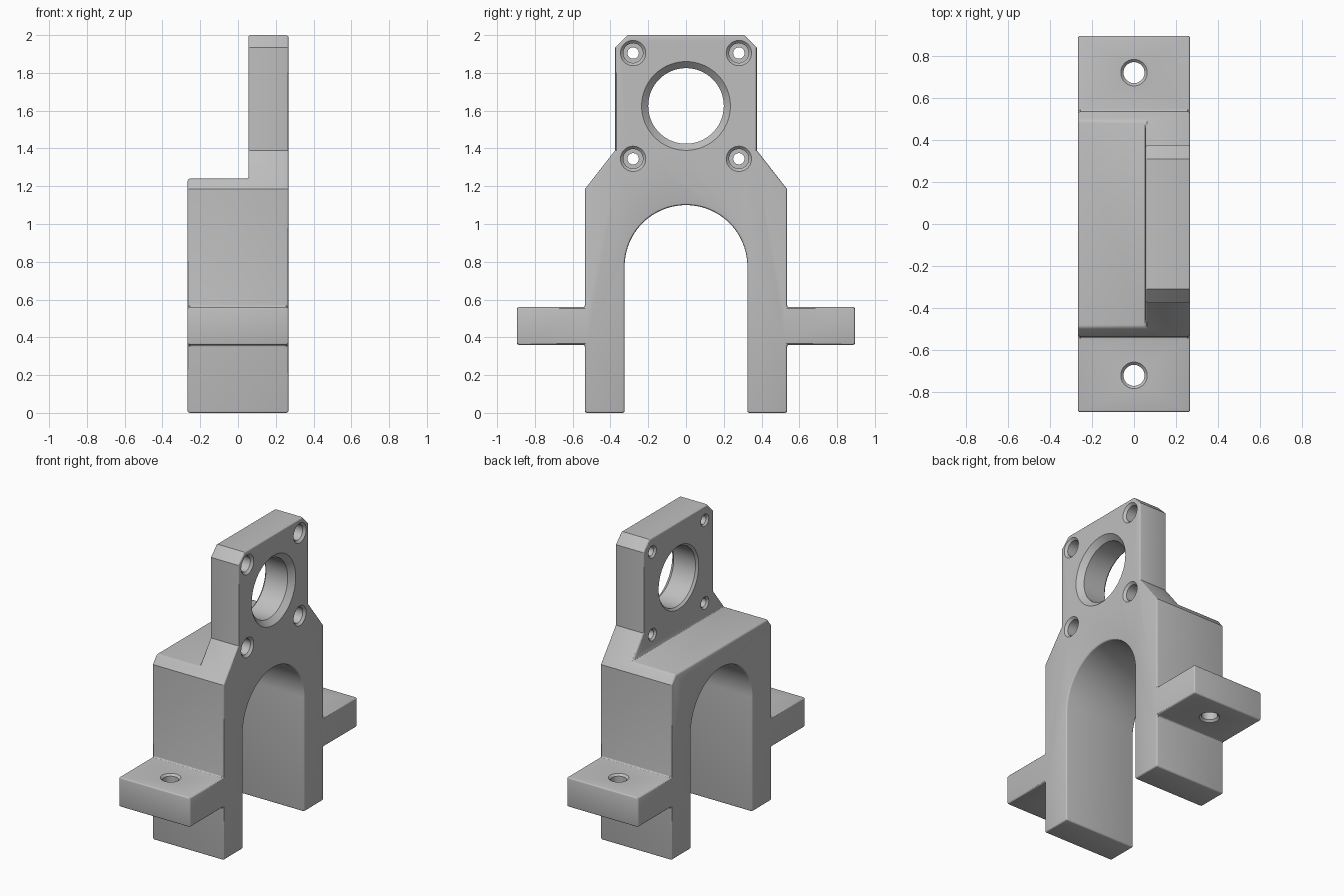
import bpy, bmesh
from math import sin, cos, pi, radians
from mathutils import Matrix, Vector

cube = bpy.data.objects.get("Cube")
if cube:
    bpy.data.objects.remove(cube, do_unlink=True)

HALF_X = 0.267      # half thickness of the bracket
STEP_X = 0.055      # back face of the thin upper plate
STEP_Z = 1.24       # top of the thick lower block


def make_object(name, bm):
    bmesh.ops.recalc_face_normals(bm, faces=bm.faces)
    mesh = bpy.data.meshes.new(name)
    bm.to_mesh(mesh)
    bm.free()
    obj = bpy.data.objects.new(name, mesh)
    bpy.context.collection.objects.link(obj)
    return obj


def revolve(bm, profile, centre, axis, steps=48):
    """Add a closed turned solid; profile holds (distance along axis, radius)."""
    place = Matrix.Translation(centre) @ Vector((0, 0, 1)).rotation_difference(axis).to_matrix().to_4x4()
    rings = [[bm.verts.new(place @ Vector((r * cos(2 * pi * i / steps), r * sin(2 * pi * i / steps), d)))
              for i in range(steps)] for d, r in profile]
    for low, high in zip(rings, rings[1:]):
        for i in range(steps):
            j = (i + 1) % steps
            bm.faces.new((low[i], low[j], high[j], high[i]))
    bm.faces.new(rings[0])
    bm.faces.new(rings[-1])


def apply(obj, kind, **settings):
    mod = obj.modifiers.new(kind.title(), kind)
    for key, value in settings.items():
        setattr(mod, key, value)
    bpy.context.view_layer.objects.active = obj
    bpy.ops.object.modifier_apply(modifier=mod.name)


def cut(obj, cutter):
    cutter.hide_render = True
    apply(obj, 'BOOLEAN', operation='DIFFERENCE', solver='EXACT', object=cutter)
    bpy.data.objects.remove(cutter, do_unlink=True)


# Side outline: legs, mounting ears, sloped shoulders, plate with clipped corners
side = [(0.325, 0), (0.535, 0), (0.535, 0.36), (0.895, 0.36), (0.895, 0.56), (0.535, 0.56),
        (0.535, 1.185), (0.375, 1.39), (0.375, 1.935), (0.31, 2.0)]
arch = [(-0.325 * cos(pi * i / 48), 0.775 + 0.325 * sin(pi * i / 48)) for i in range(49)]
outline = side + [(-y, z) for y, z in reversed(side)] + arch

bm = bmesh.new()
face = bm.faces.new([bm.verts.new((-HALF_X, y, z)) for y, z in outline])
grown = bmesh.ops.extrude_face_region(bm, geom=[face])["geom"]
bmesh.ops.translate(bm, vec=(2 * HALF_X, 0, 0),
                    verts=[v for v in grown if isinstance(v, bmesh.types.BMVert)])
bracket = make_object("bearing_bracket", bm)

# Step that thins the upper plate
bm = bmesh.new()
bmesh.ops.create_cube(bm, size=2, matrix=Matrix.Translation((STEP_X - 1, 0, STEP_Z + 1)))
cut(bracket, make_object("step_cutter", bm))

# Small rounded edges
apply(bracket, 'BEVEL', width=0.012, segments=3, limit_method='ANGLE', angle_limit=radians(50))

# Bore, counterbored screw holes and ear holes
bm = bmesh.new()
over = 0.02
along_x, along_z = Vector((1, 0, 0)), Vector((0, 0, 1))
revolve(bm, [(STEP_X - over, 0.234), (STEP_X, 0.214), (STEP_X + 0.014, 0.2),
             (HALF_X - 0.035, 0.2), (HALF_X, 0.235), (HALF_X + over, 0.255)],
        (0, 0, 1.625), along_x, 96)
for y in (-0.28, 0.28):
    for z in (1.345, 1.905):
        revolve(bm, [(STEP_X - over, 0.062), (STEP_X, 0.042), (STEP_X + 0.012, 0.03),
                     (HALF_X - 0.09, 0.03), (HALF_X - 0.09, 0.052), (HALF_X - 0.015, 0.052),
                     (HALF_X, 0.067), (HALF_X + over, 0.087)], (0, y, z), along_x)
for y in (-0.72, 0.72):
    revolve(bm, [(0.36 - over, 0.083), (0.36, 0.063), (0.373, 0.05),
                 (0.547, 0.05), (0.56, 0.063), (0.56 + over, 0.083)], (0, y, 0), along_z)
cut(bracket, make_object("hole_cutter", bm))

# Plain grey finish
GREY = (0.52, 0.52, 0.52, 1)
mat = bpy.data.materials.new("light_grey")
mat.use_nodes = True
mat.diffuse_color = GREY
next(n for n in mat.node_tree.nodes if n.type == 'BSDF_PRINCIPLED').inputs["Base Color"].default_value = GREY
bracket.data.materials.clear()
bracket.data.materials.append(mat)

bpy.ops.object.select_all(action='DESELECT')
bracket.select_set(True)
bpy.context.view_layer.objects.active = bracket
bpy.ops.object.shade_smooth_by_angle(angle=radians(25))
